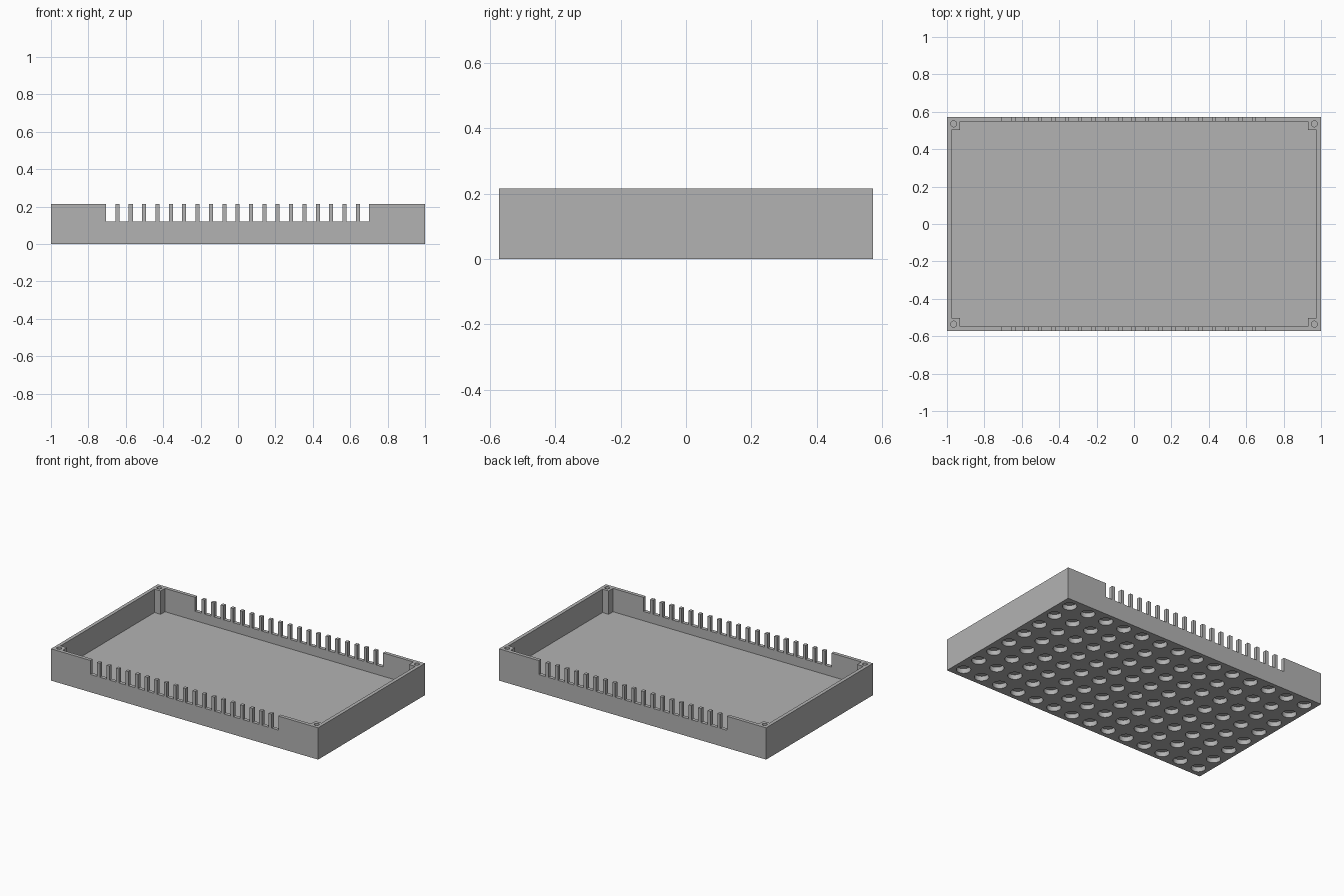
import bpy
import bmesh
from math import radians
from mathutils import Matrix, Vector

if "Cube" in bpy.data.objects:
    bpy.data.objects.remove(bpy.data.objects["Cube"], do_unlink=True)

# Main sizes
PITCH = 1 / 7
COLS, ROWS = 14, 8
HALF_X, HALF_Y, HEIGHT = COLS * PITCH / 2, ROWS * PITCH / 2, 0.215
WALL, FLOOR, POST = 0.024, 0.057, 0.07
SOCKET_RADIUS, SOCKET_DEPTH = 0.044, 0.032
SLOTS, SLOT_WIDTH, SLOT_BOTTOM = 20, 0.05, 0.12

grey = bpy.data.materials.new("plain grey")
grey.use_nodes = True
grey.diffuse_color = (0.45, 0.45, 0.45, 1)
grey.node_tree.nodes["Principled BSDF"].inputs["Base Color"].default_value = grey.diffuse_color


def add_box(bm, low, high):
    low, high = Vector(low), Vector(high)
    size = Matrix.Diagonal((*(high - low), 1))
    bmesh.ops.create_cube(bm, size=1, matrix=Matrix.Translation((low + high) / 2) @ size)


def add_cylinder(bm, x, y, low, high, radius, sides=32):
    bmesh.ops.create_cone(bm, cap_ends=True, segments=sides, radius1=radius, radius2=radius,
                          depth=high - low, matrix=Matrix.Translation((x, y, (low + high) / 2)))


def make_object(name, bm):
    bmesh.ops.recalc_face_normals(bm, faces=bm.faces)
    mesh = bpy.data.meshes.new(name)
    bm.to_mesh(mesh)
    bm.free()
    mesh.materials.append(grey)
    obj = bpy.data.objects.new(name, mesh)
    bpy.context.collection.objects.link(obj)
    return obj


def cut(target, name, bm):
    cutter = make_object(name, bm)
    cutter.hide_render = True
    mod = target.modifiers.new(name, "BOOLEAN")
    mod.operation, mod.solver, mod.object = "DIFFERENCE", "EXACT", cutter
    bpy.context.view_layer.objects.active = target
    bpy.ops.object.modifier_apply(modifier=mod.name)
    bpy.data.objects.remove(cutter, do_unlink=True)


# Solid block for the tray
bm = bmesh.new()
add_box(bm, (-HALF_X, -HALF_Y, 0), (HALF_X, HALF_Y, HEIGHT))
tray = make_object("tray", bm)

# Cavity, stepped round the four corner posts
bm = bmesh.new()
ix, iy, px, py = HALF_X - WALL, HALF_Y - WALL, HALF_X - POST, HALF_Y - POST
outline = []
for sx, sy in ((1, 1), (-1, 1), (-1, -1), (1, -1)):
    corner = [(sx * ix, sy * py), (sx * px, sy * py), (sx * px, sy * iy)]
    outline += corner if sx * sy > 0 else corner[::-1]
base = bm.faces.new([bm.verts.new((x, y, FLOOR)) for x, y in outline])
top = bmesh.ops.extrude_face_region(bm, geom=[base])["geom"]
bmesh.ops.translate(bm, vec=(0, 0, HEIGHT), verts=[v for v in top if isinstance(v, bmesh.types.BMVert)])
cut(tray, "cavity_cutter", bm)

# Row of slots through the front and back walls
bm = bmesh.new()
for i in range(SLOTS):
    x = (i - (SLOTS - 1) / 2) * PITCH / 2 - 0.002
    add_box(bm, (x - SLOT_WIDTH / 2, -1, SLOT_BOTTOM), (x + SLOT_WIDTH / 2, 1, 1))
cut(tray, "slot_cutter", bm)

# Round sockets under the floor
bm = bmesh.new()
for i in range(COLS):
    for j in range(ROWS):
        add_cylinder(bm, (i + 0.5) * PITCH - HALF_X, (j + 0.5) * PITCH - HALF_Y,
                     -0.05, SOCKET_DEPTH, SOCKET_RADIUS)
cut(tray, "socket_cutter", bm)

# Screw holes in the corner posts
bm = bmesh.new()
for sx in (-1, 1):
    for sy in (-1, 1):
        add_cylinder(bm, sx * (HALF_X - 0.036), sy * (HALF_Y - 0.036), 0.1, 0.3, 0.016, 24)
cut(tray, "screw_hole_cutter", bm)

# Smooth round walls, sharp edges elsewhere
bpy.ops.object.select_all(action="DESELECT")
tray.select_set(True)
bpy.context.view_layer.objects.active = tray
bpy.ops.object.shade_smooth_by_angle(angle=radians(30))
